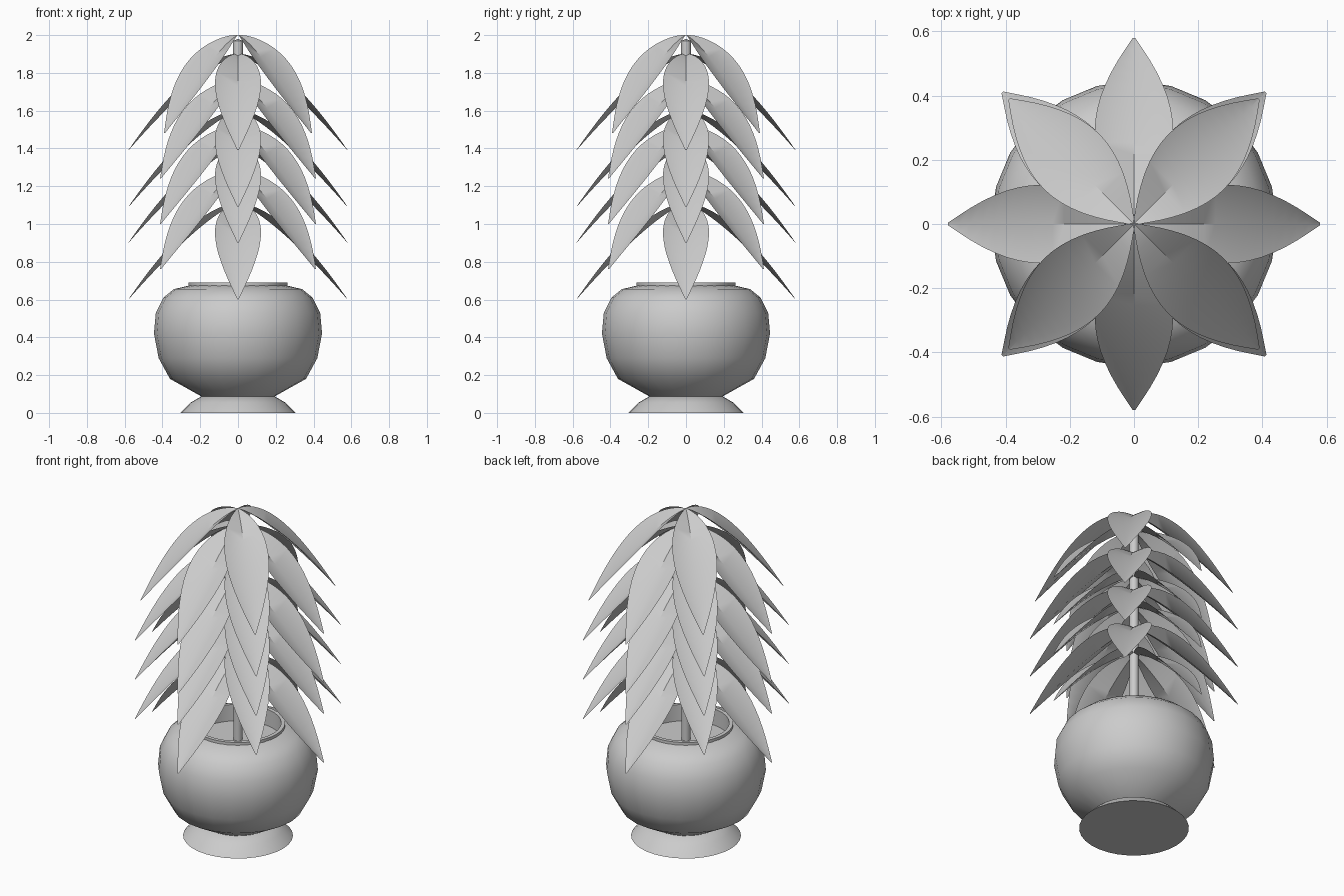
import bpy
import bmesh
from math import sin, cos, pi, tau, radians

if "Cube" in bpy.data.objects:
    bpy.data.objects.remove(bpy.data.objects["Cube"])

GREY = (0.6, 0.6, 0.6, 1)
grey = bpy.data.materials.new("plain_grey")
grey.use_nodes = True
grey.diffuse_color = GREY
grey.node_tree.nodes["Principled BSDF"].inputs["Base Color"].default_value = GREY


def finish(name, bm, angle=35):
    mesh = bpy.data.meshes.new(name)
    bm.to_mesh(mesh)
    bm.free()
    mesh.materials.append(grey)
    obj = bpy.data.objects.new(name, mesh)
    bpy.context.collection.objects.link(obj)
    bpy.ops.object.select_all(action="DESELECT")
    bpy.context.view_layer.objects.active = obj
    obj.select_set(True)
    bpy.ops.object.shade_smooth_by_angle(angle=radians(angle))
    return obj


def lathe(name, profile, sides, angle=35):
    """Revolve (radius, height) points around z; radius 0 closes an end."""
    bm = bmesh.new()
    rings = []
    for r, z in profile:
        count = sides if r else 1
        rings.append([bm.verts.new((r * cos(tau * i / sides), r * sin(tau * i / sides), z))
                      for i in range(count)])
    for low, high in zip(rings, rings[1:]):
        for i in range(sides):
            j = (i + 1) % sides
            corners = [low[i % len(low)], low[j % len(low)],
                       high[j % len(high)], high[i % len(high)]]
            bm.faces.new(list(dict.fromkeys(corners)))
    bmesh.ops.recalc_face_normals(bm, faces=bm.faces)
    return finish(name, bm, angle)


# Pot: flared foot, round bowl, thin rim and soil inside
lathe("pot_foot", [(0, 0), (0.305, 0), (0.25, 0.055), (0.19, 0.09), (0, 0.09)], 32)
lathe("pot_bowl", [(0.19, 0.085), (0.36, 0.18), (0.42, 0.29), (0.445, 0.42), (0.435, 0.53),
                   (0.395, 0.61), (0.34, 0.655), (0.255, 0.675)], 24, 50)
lathe("pot_rim", [(0.24, 0.58), (0.24, 0.69), (0.262, 0.69), (0.262, 0.67)], 32)
lathe("soil", [(0, 0.59), (0.24, 0.59)], 32)

# Stem
lathe("stem", [(0, 0.58), (0.026, 0.58), (0.026, 1.97), (0, 1.98)], 12)


# Drooping leaf folded along its midrib, with raised edges
def leaf(name, top, turn, reach, drop=0.51, steps=16):
    bm = bmesh.new()
    rows = []
    for s in range(steps + 1):
        t = s / steps
        half = 0.122 * max(sin(pi * t), 0.02) ** 0.9
        r, z = reach * t, top - drop * t ** 1.3
        row = []
        for side in (-1, 0, 1):
            y = side * half
            row.append(bm.verts.new((r * cos(turn) - y * sin(turn),
                                     r * sin(turn) + y * cos(turn),
                                     z + 0.42 * abs(y))))
        rows.append(row)
    for a, b in zip(rows, rows[1:]):
        for k in (0, 1):
            bm.faces.new((a[k], b[k], b[k + 1], a[k + 1]))
    finish(name, bm)


# Alternating tiers of four leaves
for tier, top in enumerate((1.9, 1.6, 1.41, 1.11)):
    for q in range(4):
        leaf(f"straight_leaf_{tier}_{q}", top, q * pi / 2, 0.58)
for tier, top in enumerate((2.0, 1.76, 1.52, 1.28)):
    for q in range(4):
        leaf(f"diagonal_leaf_{tier}_{q}", top, (q + 0.5) * pi / 2, 0.58 if tier else 0.55, 0.52)
